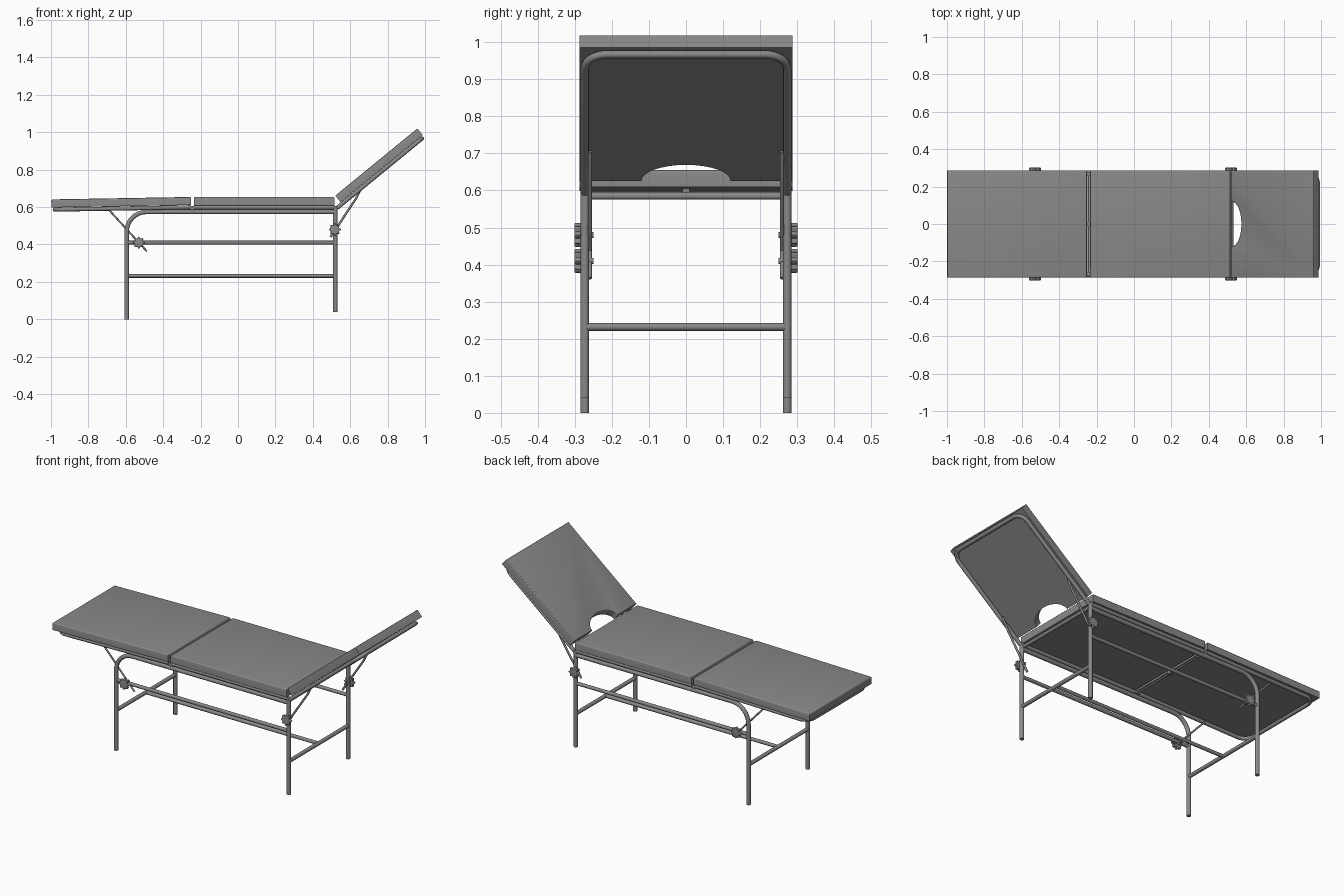
import bpy, bmesh
from math import cos, sin, pi, radians, atan2
from mathutils import Vector, Matrix

cube = bpy.data.objects.get("Cube")
if cube:
    bpy.data.objects.remove(cube, do_unlink=True)

grey = bpy.data.materials.new("plain_grey")
grey.use_nodes = True
colour = (0.25, 0.25, 0.25, 1)
grey.diffuse_color = colour
grey.node_tree.nodes["Principled BSDF"].inputs["Base Color"].default_value = colour


def activate(obj):
    bpy.ops.object.select_all(action="DESELECT")
    obj.select_set(True)
    bpy.context.view_layer.objects.active = obj


def fillet(points, radius, steps=8):
    """Replace every inner corner of a path by an arc-like bend."""
    pts = [Vector(p) for p in points]
    path = [pts[0]]
    for a, b, c in zip(pts, pts[1:], pts[2:]):
        u, v = (a - b).normalized(), (c - b).normalized()
        centre = b + (u + v) * radius
        for i in range(steps + 1):
            t = i / steps * pi / 2
            path.append(centre - v * radius * cos(t) - u * radius * sin(t))
    return path + [pts[-1]]


def tube(name, points, r, bend=0):
    """Round tube along a path, turned into a mesh."""
    path = fillet(points, bend) if bend else [Vector(p) for p in points]
    curve = bpy.data.curves.new(name, "CURVE")
    curve.dimensions = "3D"
    curve.bevel_depth = r
    curve.bevel_resolution = 4
    curve.use_fill_caps = True
    spline = curve.splines.new("POLY")
    spline.points.add(len(path) - 1)
    for point, p in zip(spline.points, path):
        point.co = (*p, 1)
    obj = bpy.data.objects.new(name, curve)
    bpy.context.collection.objects.link(obj)
    curve.materials.append(grey)
    activate(obj)
    bpy.ops.object.convert(target="MESH")
    bpy.ops.object.shade_smooth_by_angle(angle=radians(40))
    return bpy.context.object


def prism(name, outline, depth, matrix, rounding=0):
    """Flat outline extruded along local z, with a rounded upper rim."""
    bm = bmesh.new()
    base = bm.faces.new([bm.verts.new((x, y, 0)) for x, y in outline])
    out = bmesh.ops.extrude_face_region(bm, geom=[base])["geom"]
    bmesh.ops.translate(bm, vec=(0, 0, depth),
                        verts=[g for g in out if isinstance(g, bmesh.types.BMVert)])
    bmesh.ops.recalc_face_normals(bm, faces=bm.faces)
    if rounding:
        rim = [e for e in bm.edges if all(v.co.z > depth / 2 for v in e.verts)]
        bmesh.ops.bevel(bm, geom=rim, offset=rounding, segments=3, profile=0.5,
                        affect="EDGES")
    mesh = bpy.data.meshes.new(name)
    bm.to_mesh(mesh)
    bm.free()
    mesh.materials.append(grey)
    obj = bpy.data.objects.new(name, mesh)
    bpy.context.collection.objects.link(obj)
    obj.matrix_world = matrix
    activate(obj)
    bpy.ops.object.shade_smooth_by_angle(angle=radians(40))
    return obj


def frame(x, z, angle):
    return Matrix.Translation((x, 0, z)) @ Matrix.Rotation(-angle, 4, "Y")


half = 0.287
side = 0.273


def rectangle(length):
    return [(0, -half), (length, -half), (length, half), (0, half)]


# Cushions
foot_tilt = radians(1)
foot_frame = frame(-0.998, 0.598, foot_tilt)
back_tilt = atan2(0.36, 0.44)
back_frame = frame(0.548, 0.626, back_tilt)
prism("foot_cushion", rectangle(0.748), 0.043, foot_frame, 0.008)
prism("seat_cushion", rectangle(0.75), 0.046, frame(-0.235, 0.609, 0), 0.008)
notch = [(0.068 * sin(i * pi / 16), 0.12 * cos(i * pi / 16)) for i in range(17)]
prism("back_cushion", rectangle(0.568) + notch, 0.045, back_frame, 0.005)


# Bent tube frames below the two tilting cushions
def bent_frame(name, matrix, start, end):
    points = [(start, -side, -0.012), (end, -side, -0.012),
              (end, side, -0.012), (start, side, -0.012)]
    return tube(name, [matrix @ Vector(p) for p in points], 0.011, 0.06)


bent_frame("foot_frame", foot_frame, 0.745, 0.018)
bent_frame("back_frame", back_frame, -0.035, 0.553)


# Lobed clamp knob standing on its side
def knob(name, x, z, s):
    outline = []
    for i in range(64):
        a = i * pi / 32
        r = 0.028 + 0.004 * cos(8 * a)
        outline.append((r * cos(a), r * sin(a)))
    turn = Matrix.Rotation(pi / 2 * -s, 4, "X")
    prism(name, outline, 0.017, Matrix.Translation((x, s * 0.284, z)) @ turn, 0.003)
    tube(name + "_bolt", [(x, s * 0.25, z), (x, s * 0.29, z)], 0.008)


# Parts repeated on both sides
for label, s in (("right", -1), ("left", 1)):
    s_y = s * side
    # The foot-end leg bends over into the upper side rail
    tube(label + "_foot_leg_and_rail",
         [(-0.595, s_y, 0), (-0.595, s_y, 0.574), (0.52, s_y, 0.574)], 0.012, 0.105)
    tube(label + "_head_leg", [(0.52, s_y, 0.04), (0.52, s_y, 0.605)], 0.012)
    tube(label + "_seat_rail", [(-0.235, s_y, 0.598), (0.515, s_y, 0.598)], 0.011)
    tube(label + "_middle_rail", [(-0.595, s_y, 0.41), (0.52, s_y, 0.41)], 0.010)
    # Support struts and clamps
    y = s * 0.259
    tube(label + "_foot_strut", [(-0.69, y, 0.585), (-0.487, y, 0.363)], 0.005)
    tube(label + "_back_strut",
         [(0.495, y, 0.44), (0.63, y, 0.645), (0.66, y, 0.705)], 0.006)
    knob(label + "_foot_knob", -0.53, 0.41, s)
    knob(label + "_back_knob", 0.518, 0.48, s)

# Cross bars, central stretcher and hinge rods
for name, x, z, r in (("foot_cross_bar", -0.595, 0.232, 0.011),
                      ("head_cross_bar", 0.52, 0.232, 0.011),
                      ("seat_end_bar", 0.515, 0.585, 0.010),
                      ("foot_hinge_rod", -0.243, 0.593, 0.005)):
    tube(name, [(x, -side, z), (x, side, z)], r)
tube("central_stretcher", [(-0.595, 0, 0.232), (0.52, 0, 0.232)], 0.010)

# Hinge blocks between the foot and seat cushions
for name, y in (("right_hinge", -0.268), ("middle_hinge", 0), ("left_hinge", 0.268)):
    block = [(-0.012, y - 0.01), (0.012, y - 0.01), (0.012, y + 0.01), (-0.012, y + 0.01)]
    prism(name, block, 0.02, frame(-0.243, 0.585, 0))
